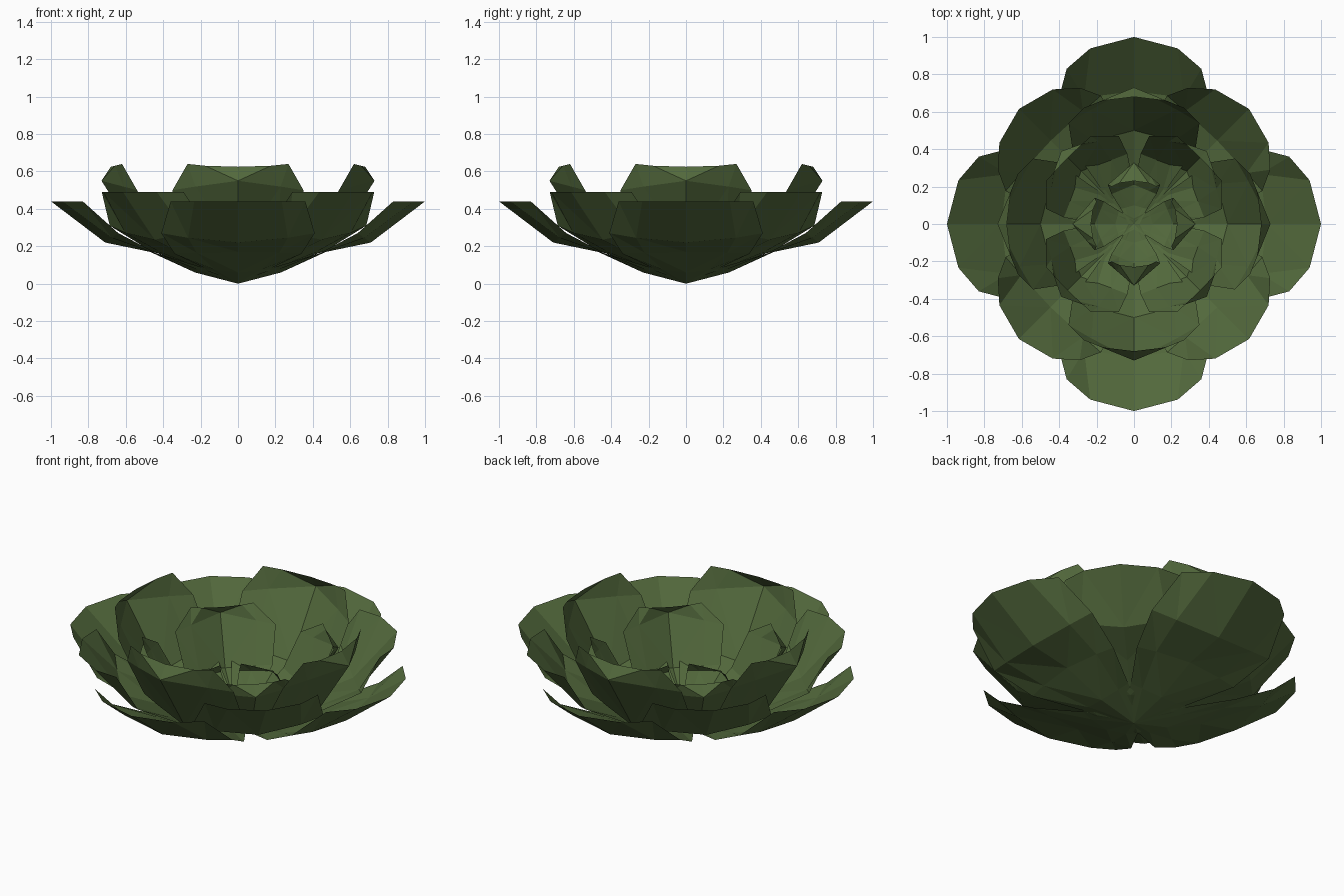
import bpy, math

mat = bpy.data.materials.new("leaf_green")
mat.diffuse_color = (0.085, 0.14, 0.045, 1)


def petal_verts(rows, vee):
    # each row: half width, centre radius, centre z, edge radius, edge z
    # vee: how far the middle columns have moved towards the edge values
    verts = []
    for n, (w, rc, zc, re, ze) in enumerate(rows):
        tip = n == len(rows) - 1
        for u in (-1, -0.65, 0, 0.65, 1):
            f = {0: 0, 0.65: 0.36 if tip else vee, 1: 1}[abs(u)]
            verts.append((u * w, rc + (re - rc) * f, zc + (ze - zc) * f))
    return verts


def ring(name, rows, offset, vee):
    base = petal_verts(rows, vee)
    for k in range(4):
        a = math.radians(offset + 90 * k)
        c, s = math.cos(a), math.sin(a)
        verts = [(x * c - y * s, x * s + y * c, z) for x, y, z in base]
        faces = []
        for r in range(len(rows) - 1):
            for j in range(4):
                i = r * 5 + j
                p, q, t, v = i, i + 1, i + 6, i + 5
                # diagonals fan outwards from the midrib
                if j < 2:
                    faces += [(p, q, v), (q, t, v)]
                else:
                    faces += [(p, q, t), (p, t, v)]
        me = bpy.data.meshes.new(f"{name}_{k + 1}")
        me.from_pydata(verts, [], faces)
        me.materials.append(mat)
        ob = bpy.data.objects.new(f"{name}_{k + 1}", me)
        bpy.context.collection.objects.link(ob)


# wide outer petals on the axes
ring("outer_petal", [
    (0.08, 0.00, 0.00, 0.00, 0.03), (0.19, 0.23, 0.06, 0.20, 0.09),
    (0.34, 0.47, 0.17, 0.43, 0.16), (0.41, 0.71, 0.22, 0.64, 0.27),
    (0.36, 1.00, 0.44, 0.83, 0.44)], 0, 0.5)

# second ring on the diagonals
ring("second_petal", [
    (0.07, 0.00, 0.01, 0.00, 0.03), (0.17, 0.20, 0.06, 0.17, 0.10),
    (0.30, 0.41, 0.155, 0.37, 0.18), (0.36, 0.63, 0.235, 0.61, 0.31),
    (0.31, 0.87, 0.49, 0.72, 0.49)], 45, 0.5)

# tall cupped petals on the axes, tips curling in
ring("cupped_petal", [
    (0.06, 0.00, 0.03, 0.00, 0.04), (0.17, 0.22, 0.08, 0.18, 0.12),
    (0.33, 0.50, 0.19, 0.41, 0.26), (0.35, 0.73, 0.55, 0.54, 0.50),
    (0.27, 0.68, 0.625, 0.62, 0.64)], 0, 0.62)

# inner petals on the diagonals
ring("inner_petal", [
    (0.05, 0.00, 0.05, 0.00, 0.06), (0.14, 0.18, 0.09, 0.14, 0.11),
    (0.24, 0.40, 0.16, 0.29, 0.21), (0.275, 0.55, 0.42, 0.39, 0.40),
    (0.17, 0.50, 0.475, 0.495, 0.49)], 45, 0.66)

# small heart petals
ring("heart_petal", [
    (0.03, 0.00, 0.08, 0.00, 0.09), (0.07, 0.10, 0.09, 0.08, 0.10),
    (0.12, 0.21, 0.12, 0.16, 0.14), (0.14, 0.33, 0.20, 0.21, 0.21),
    (0.12, 0.23, 0.25, 0.20, 0.26)], 0, 0.65)
